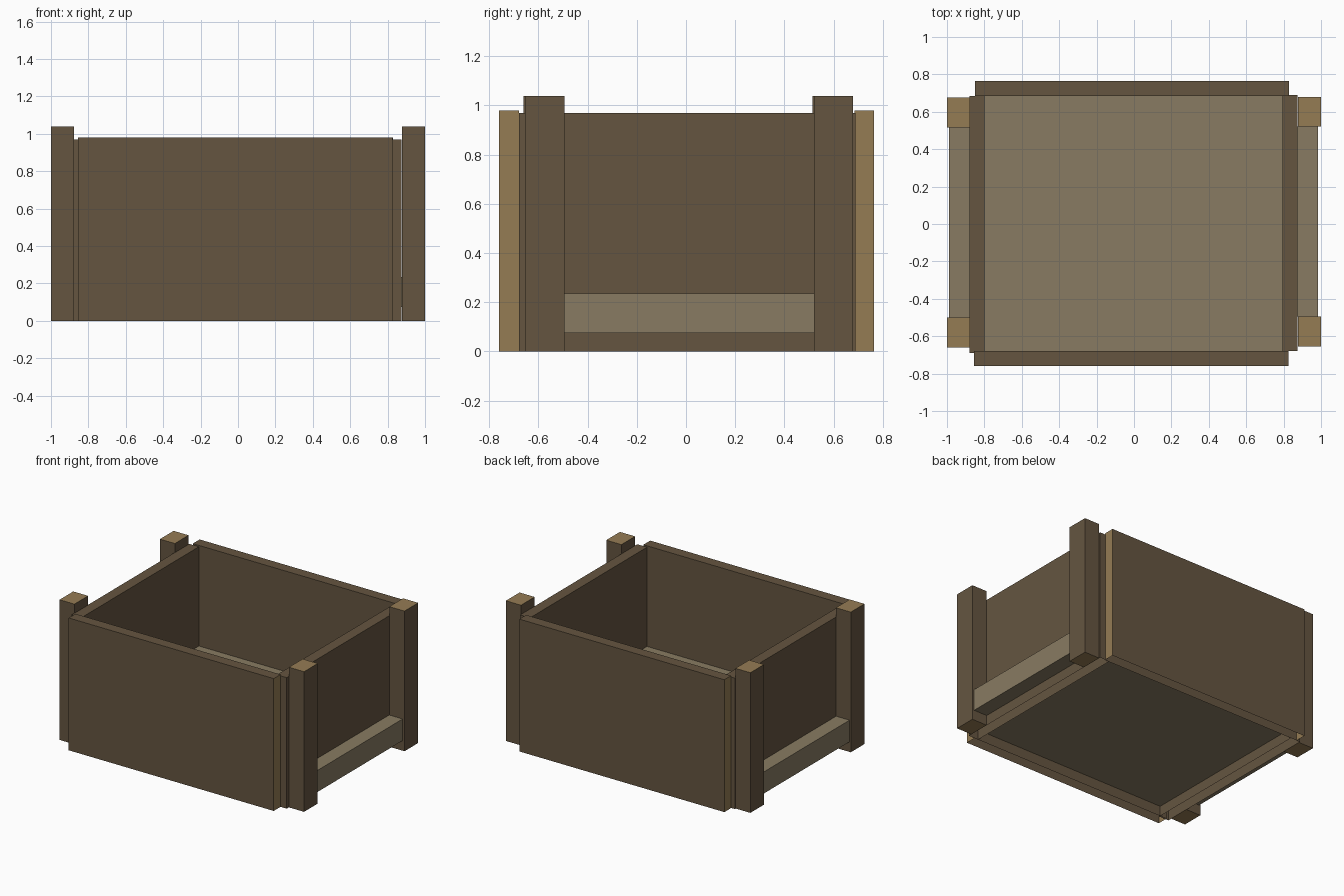
import bpy, bmesh

if "Cube" in bpy.data.objects:
    bpy.data.objects.remove(bpy.data.objects["Cube"])


def material(name, rgb):
    m = bpy.data.materials.new(name)
    lin = [((c / 255 + 0.055) / 1.055) ** 2.4 for c in rgb]
    m.diffuse_color = (*lin, 1)
    m.use_nodes = True
    m.node_tree.nodes["Principled BSDF"].inputs["Base Color"].default_value = m.diffuse_color
    return m


brown = material("brown wood", (101, 85, 64))
tan = material("tan end grain", (149, 124, 84))
grey = material("grey plank", (136, 123, 98))


def box(name, x, y, z, mats, end_axis=None, open_bottom=False):
    """Box from ranges; faces along end_axis take the second material."""
    bm = bmesh.new()
    bmesh.ops.create_cube(bm, size=1)
    for v in bm.verts:
        for i, (a, b) in enumerate((x, y, z)):
            v.co[i] = b if v.co[i] > 0 else a
    bm.normal_update()
    if end_axis is not None:
        for f in bm.faces:
            f.material_index = int(abs(f.normal[end_axis]) > 0.5)
    if open_bottom:
        under = [f for f in bm.faces if f.normal.z < -0.5]
        bmesh.ops.delete(bm, geom=under, context='FACES_ONLY')
    mesh = bpy.data.meshes.new(name)
    bm.to_mesh(mesh)
    bm.free()
    for m in mats:
        mesh.materials.append(m)
    ob = bpy.data.objects.new(name, mesh)
    bpy.context.collection.objects.link(ob)


# Front and back panels with end grain, open underneath
box("front_panel", (-0.855, 0.825), (-0.76, -0.68), (0, 0.98), [brown, tan], 0, True)
box("back_panel", (-0.85, 0.83), (0.685, 0.765), (0, 0.98), [brown, tan], 0, True)

# Side panels
box("left_panel", (-0.88, -0.80), (-0.69, 0.685), (0, 0.97), [brown], None, True)
box("right_panel", (0.795, 0.875), (-0.68, 0.69), (0, 0.97), [brown], None, True)

# Raised floor
box("floor", (-0.80, 0.795), (-0.68, 0.685), (0.075, 0.235), [grey])

# Corner posts and the rails between them
for side, x, rail_x, front, back in (
        ("left", (-1.0, -0.878), (-0.99, -0.88), (-0.66, -0.50), (0.515, 0.675)),
        ("right", (0.876, 1.0), (0.875, 0.985), (-0.655, -0.495), (0.52, 0.68))):
    box(side + "_front_post", x, front, (0, 1.038), [brown, tan], 2)
    box(side + "_back_post", x, back, (0, 1.038), [brown, tan], 2)
    box(side + "_rail", rail_x, (front[1], back[0]), (0.075, 0.235), [grey])
